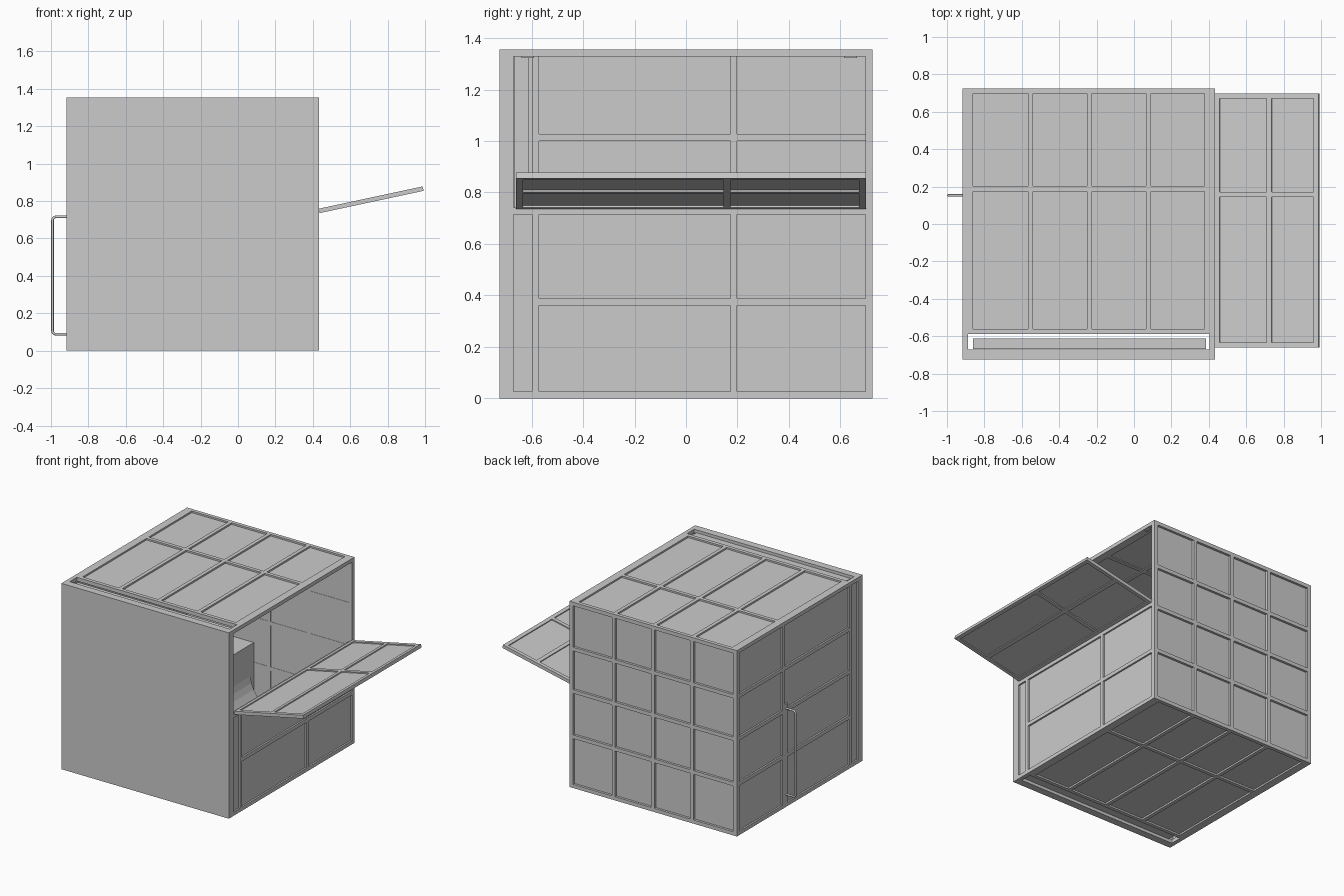
import bpy, bmesh, math
from mathutils import Vector, Matrix

if "Cube" in bpy.data.objects:
    bpy.data.objects.remove(bpy.data.objects["Cube"])

X0, X1, Y0, Y1, H = -0.918, 0.433, -0.724, 0.724, 1.355
BAR = 0.027


def boxes(name, items, matrix=None):
    """One object from a list of (x0, x1, y0, y1, z0, z1) boxes."""
    bm = bmesh.new()
    for x0, x1, y0, y1, z0, z1 in items:
        m = Matrix.Translation(((x0 + x1) / 2, (y0 + y1) / 2, (z0 + z1) / 2))
        bmesh.ops.create_cube(bm, size=1, matrix=m @ Matrix.Diagonal((x1 - x0, y1 - y0, z1 - z0, 1)))
    me = bpy.data.meshes.new(name)
    bm.to_mesh(me)
    bm.free()
    ob = bpy.data.objects.new(name, me)
    bpy.context.collection.objects.link(ob)
    if matrix:
        ob.matrix_world = matrix
    return ob


def wall(name, axis, w0, w1, u, v, panel, matrix=None, panel_u=None):
    """Framed wall. u and v list the bar starts, first and last being the rim;
    axis is the normal, panel the two depths of the recessed sheet."""
    def put(a, b, c, d, e, f):
        return {'x': (a, b, c, d, e, f), 'y': (c, d, a, b, e, f), 'z': (c, d, e, f, a, b)}[axis]
    u_end, v_end = u[-1] + BAR, v[-1] + BAR
    rails = [put(w0, w1, u[0], u_end, s, s + BAR) for s in v]
    # posts run between neighbouring rails
    posts = [put(w0, w1, s, s + BAR, a + BAR, b) for s in u for a, b in zip(v, v[1:])]
    boxes(name + "_frame", rails + posts, matrix)
    pu = panel_u or (u[0], u_end)
    boxes(name + "_panel", [put(*panel, pu[0] + .004, pu[1] - .004, v[0] + .004, v_end - .004)], matrix)


rows = [0.0, 0.36, 0.69, 1.0, H - BAR]
cols = [X0, -0.567, -0.252, 0.065, X1 - BAR]
depth = [-0.598, 0.172, Y1 - BAR]

# Back, left and lower right walls
wall("back_wall", 'y', Y1 - BAR, Y1, cols, rows, (0.699, 0.707))
wall("left_wall", 'x', X0, X0 + 0.03, depth, rows, (X0 + 0.012, X0 + 0.02))
wall("right_lower_wall", 'x', X1 - 0.03, X1, depth, [0.0, 0.36, 0.714], (X1 - 0.02, X1 - 0.012))

# Roof and floor, both stopping short of the open front slot
for name, z0, p in (("roof", H - BAR, (H - 0.021, H - 0.012)), ("floor", 0.0, (0.012, 0.021))):
    wall(name, 'z', z0, z0 + BAR, [X0 + 0.03, -0.567, -0.252, 0.065, X1 - 0.03 - BAR],
         [-0.588, 0.175, Y1 - BAR], p)
    boxes(name + "_side_rails", [(X0, X0 + 0.03, -0.67, Y1, z0, z0 + BAR),
                                 (X1 - 0.03, X1, -0.67, Y1, z0, z0 + BAR)])

# Plain front sheet with its corner frame behind
boxes("front_sheet", [(X0, X1, Y0, -0.695, 0, H)])
boxes("front_frame", [(X0, X0 + 0.03, -0.695, -0.67, 0, H), (X1 - 0.03, X1, -0.695, -0.67, 0, H),
                      (X0 + 0.03, X1 - 0.03, -0.695, -0.67, 0, BAR),
                      (X0 + 0.03, X1 - 0.03, -0.695, -0.67, H - BAR, H)])
# Inner front wall, with the open slot behind it
boxes("inner_front_wall", [(-0.86, 0.385, -0.668, -0.612, 0.02, H - 0.02)])
boxes("front_side_strips", [(X0 + 0.012, X0 + 0.022, -0.67, -0.598, 0.02, H - 0.02),
                            (X1 - 0.022, X1 - 0.012, -0.67, -0.598, 0.02, 0.74),
                            (X1 - 0.03, X1, -0.67, -0.598, 0.714, 0.741)])
# Rear corner post and latches of the right opening
boxes("right_rear_post", [(X1 - 0.03, X1, Y1 - BAR, Y1, 0.74, H)])
boxes("flap_latches", [(X1 - 0.03, X1 - 0.01, y, y + 0.05, 1.322, 1.33) for y in (-0.64, 0.615)])

# Open flap, hinged on the sill of the right wall
tilt = math.atan2(0.12, 0.56)
hinge = Matrix.Translation((X1, 0, 0.735)) @ Matrix.Rotation(-tilt, 4, 'Y')
wall("flap", 'z', 0.0, 0.024, [0.004, 0.288, 0.572 - BAR], [-0.66, 0.145, 0.699 - BAR],
     (0.008, 0.016), hinge)

# Bench inside the rear left, with a concave ramp against it
boxes("inner_bench", [(X0 + 0.03, -0.36, -0.1, Y1 - BAR, 0.022, 0.53)])
curve = [(-0.36 + 0.3 * (1 - math.cos(a)), 0.35 - 0.3 * math.sin(a))
         for a in (math.pi / 2 * i / 10 for i in range(11))]
profile = curve + [(-0.06, 0.022), (-0.36, 0.022)]
bm = bmesh.new()
face = bm.faces.new([bm.verts.new((x, 0.1, z)) for x, z in profile])
ext = bmesh.ops.extrude_face_region(bm, geom=[face])["geom"]
bmesh.ops.translate(bm, vec=(0, 0.55, 0), verts=[g for g in ext if isinstance(g, bmesh.types.BMVert)])
bmesh.ops.recalc_face_normals(bm, faces=bm.faces)
me = bpy.data.meshes.new("inner_ramp")
bm.to_mesh(me)
bm.free()
bpy.context.collection.objects.link(bpy.data.objects.new("inner_ramp", me))

# Bent tube handle on the left wall
r, xo, zb, zt = 0.02, -0.992, 0.088, 0.716
path = [(X0 + 0.02, zt)]
path += [(xo + r - r * math.sin(a), zt - r + r * math.cos(a)) for a in (math.pi / 8 * i for i in range(5))]
path += [(xo + r - r * math.cos(a), zb + r - r * math.sin(a)) for a in (math.pi / 8 * i for i in range(5))]
path += [(X0 + 0.02, zb)]
cu = bpy.data.curves.new("handle", 'CURVE')
cu.dimensions, cu.bevel_depth, cu.bevel_resolution, cu.use_fill_caps = '3D', 0.007, 2, True
sp = cu.splines.new('POLY')
sp.points.add(len(path) - 1)
for p, (x, z) in zip(sp.points, path):
    p.co = (x, 0.153, z, 1)
bpy.context.collection.objects.link(bpy.data.objects.new("handle", cu))
# Post carrying the handle
boxes("handle_post", [(X0, X0 + 0.025, 0.14, 0.172, 0.027, 0.75)])
